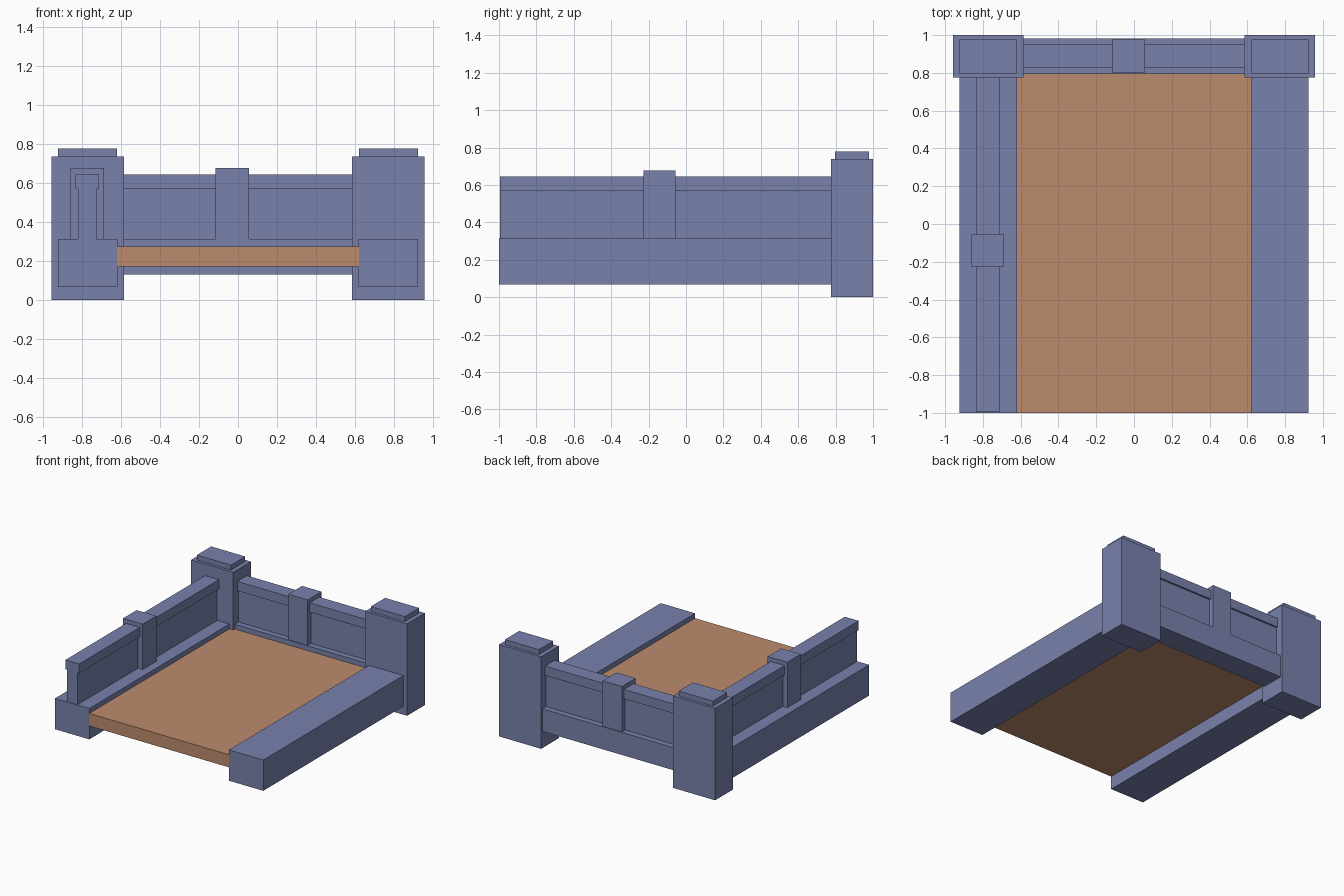
import bpy
import bmesh

if "Cube" in bpy.data.objects:
    bpy.data.objects.remove(bpy.data.objects["Cube"])


def material(name, color):
    m = bpy.data.materials.new(name)
    m.diffuse_color = color
    m.use_nodes = True
    m.node_tree.nodes["Principled BSDF"].inputs["Base Color"].default_value = m.diffuse_color
    return m


STONE = material("blue_stone", (0.19, 0.22, 0.41, 1))
WOOD = material("tan_floor", (0.50, 0.26, 0.15, 1))


def box(name, x, y, z, mat=STONE):
    """Box spanning the given (min, max) range on each axis."""
    bm = bmesh.new()
    bmesh.ops.create_cube(bm, size=1)
    for v in bm.verts:
        v.co = [r[0] if c < 0 else r[1] for c, r in zip(v.co, (x, y, z))]
    me = bpy.data.meshes.new(name)
    bm.to_mesh(me)
    bm.free()
    me.materials.append(mat)
    ob = bpy.data.objects.new(name, me)
    bpy.context.collection.objects.link(ob)
    return ob


def span(center, width):
    return (center - width / 2, center + width / 2)


# Floor slab
box("floor_slab", (-0.62, 0.62), (-1.0, 0.80), (0.174, 0.275), WOOD)

# Corner posts with caps, and side beams
for side, s in (("left", -1), ("right", 1)):
    cx = 0.772 * s
    box(side + "_corner_post", span(cx, 0.373), (0.775, 1.0), (0, 0.738))
    box(side + "_post_cap", span(cx, 0.302), (0.797, 0.978), (0.738, 0.778))
    box(side + "_side_beam", span(cx, 0.305), (-1.0, 0.775), (0.067, 0.314))

# Back beam
BACK_Y = 0.889
box("back_beam", (-0.586, 0.586), span(BACK_Y, 0.188), (0.133, 0.314))


# Parapet walls: thin panel, top rail and a middle post
def parapet(name, along_x, center, start, end, middle):
    parts = (("panel", 0.094, (start, end), (0.314, 0.57)),
             ("rail", 0.122, (start, end), (0.57, 0.645)),
             ("middle_post", 0.174, span(middle, 0.172), (0.314, 0.678)))
    for part, width, run, z in parts:
        across = span(center, width)
        x, y = (run, across) if along_x else (across, run)
        box(name + "_" + part, x, y, z)


parapet("left_wall", False, -0.774, -0.995, 0.775, -0.141)
parapet("back_wall", True, BACK_Y, -0.586, 0.586, -0.029)
